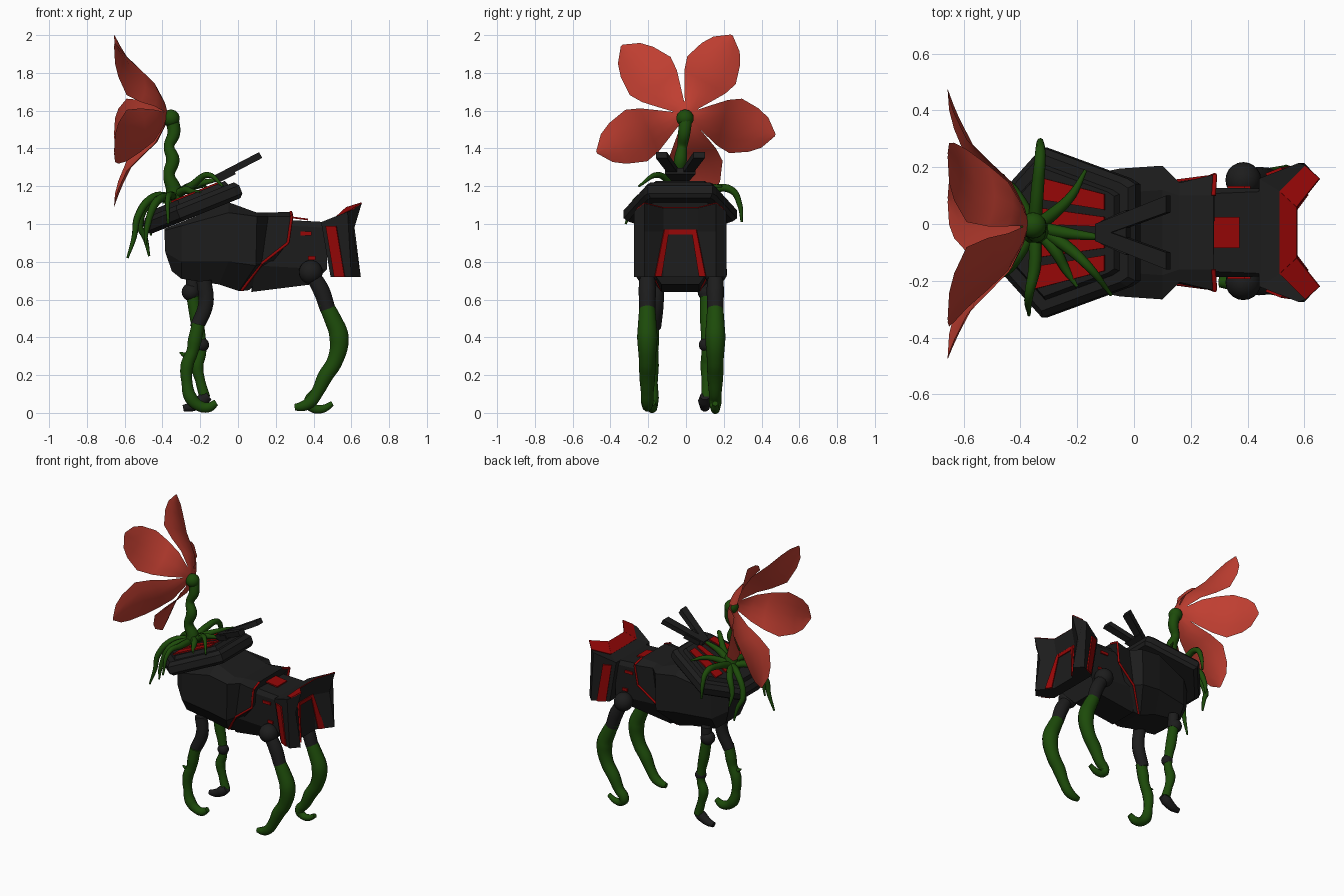
import bpy
import bmesh
from math import sin, cos, radians

cube = bpy.data.objects.get("Cube")
if cube:
    bpy.data.objects.remove(cube, do_unlink=True)

MID = -0.03  # centre line of the armoured body


def material(name, colour):
    mat = bpy.data.materials.new(name)
    mat.use_nodes = True
    mat.diffuse_color = (*colour, 1)
    mat.node_tree.nodes["Principled BSDF"].inputs["Base Color"].default_value = (*colour, 1)
    return mat


BLACK = material("black_armour", (0.012, 0.012, 0.012))
RED = material("red_trim", (0.31, 0.002, 0.002))
GREEN = material("green_vine", (0.012, 0.07, 0.003))
PETAL = material("petal_red", (0.52, 0.048, 0.030))


def mesh_object(name, verts, faces, mat, smooth=False, closed=True):
    bm = bmesh.new()
    points = [bm.verts.new(v) for v in verts]
    for face in faces:
        bm.faces.new([points[i] for i in face])
    if closed:
        bmesh.ops.recalc_face_normals(bm, faces=bm.faces)
    mesh = bpy.data.meshes.new(name)
    bm.to_mesh(mesh)
    bm.free()
    for poly in mesh.polygons:
        poly.use_smooth = smooth
    mesh.materials.append(mat)
    obj = bpy.data.objects.new(name, mesh)
    bpy.context.collection.objects.link(obj)
    return obj


def loft(name, rings, mat):
    """Skin closed rings of equal length and cap both ends."""
    n = len(rings[0])
    verts = [p for ring in rings for p in ring]
    faces = [tuple(range(n)), tuple(range(len(verts) - n, len(verts)))]
    for k in range(len(rings) - 1):
        for i in range(n):
            j = (i + 1) % n
            faces.append((k * n + i, k * n + j, k * n + n + j, k * n + n + i))
    mesh_object(name, verts, faces, mat)


def on_side(points, side):
    return [(x, MID + side * y, z) for x, y, z in points]


def both_sides(half):
    """Complete a ring from its left half."""
    return on_side(half, 1) + on_side(half[::-1], -1)


def plate(name, points, mat=RED, thickness=0.009):
    obj = mesh_object(name, points, [tuple(range(len(points)))], mat)
    mod = obj.modifiers.new("thickness", "SOLIDIFY")
    mod.thickness, mod.offset = thickness, 0


def plate_pair(name, points, mat=RED, thickness=0.009):
    for side, label in ((1, "left"), (-1, "right")):
        plate(f"{label}_{name}", on_side(points, side), mat, thickness)


def tube(name, points, mat, resolution=3):
    """Smooth tube through (x, y, z, radius) points."""
    curve = bpy.data.curves.new(name, "CURVE")
    curve.dimensions = "3D"
    curve.bevel_depth, curve.bevel_resolution = 1, resolution
    curve.resolution_u, curve.use_fill_caps = 6, True
    spline = curve.splines.new("BEZIER")
    spline.bezier_points.add(len(points) - 1)
    for knot, (x, y, z, r) in zip(spline.bezier_points, points):
        knot.co, knot.radius = (x, y, z), r
        knot.handle_left_type = knot.handle_right_type = "AUTO"
    temp = bpy.data.objects.new(name, curve)
    bpy.context.collection.objects.link(temp)
    graph = bpy.context.evaluated_depsgraph_get()
    mesh = bpy.data.meshes.new_from_object(temp.evaluated_get(graph))
    bpy.data.objects.remove(temp, do_unlink=True)
    mesh.materials.clear()
    mesh.materials.append(mat)
    for poly in mesh.polygons:
        poly.use_smooth = True
    bpy.context.collection.objects.link(bpy.data.objects.new(name, mesh))


def ball(name, centre, radius, mat):
    bpy.ops.mesh.primitive_uv_sphere_add(segments=20, ring_count=12, radius=radius, location=centre)
    obj = bpy.context.object
    obj.name = name
    obj.data.materials.append(mat)
    bpy.ops.object.shade_smooth()


# Chest armour: each station is top edge, shoulder, flank, belly
chest = [
    [(-.39, .08, .975), (-.39, .10, .965), (-.385, .10, .85), (-.35, .08, .75)],
    [(-.30, .12, 1.01), (-.30, .175, .99), (-.30, .175, .80), (-.30, .12, .71)],
    [(-.05, .14, 1.115), (-.05, .225, 1.06), (-.05, .225, .80), (-.10, .12, .68)],
    [(.10, .15, 1.06), (.10, .235, 1.04), (.095, .235, .78), (.005, .10, .645)],
    [(.16, .13, 1.06), (.16, .175, 1.04), (.125, .175, .79), (.02, .10, .645)],
    [(.28, .13, 1.065), (.285, .205, 1.04), (.265, .195, .90), (.06, .10, .65)],
]
loft("chest_armour", [both_sides(s) for s in chest], BLACK)

# Hind body
hind = [
    [(.10, .13, 1.03), (.10, .16, 1.0), (.10, .16, .78), (.07, .10, .64)],
    [(.47, .145, 1.01), (.47, .155, .98), (.47, .155, .76), (.39, .10, .68)],
]
loft("hind_body", [both_sides(s) for s in hind], BLACK)
plate("spine_panel", [(x, MID + y, 1.072 - .13 * x) for x, y in
                      ((.27, .055), (.37, .055), (.37, -.055), (.27, -.055))])
plate_pair("upper_flank_mark", [(.33, .16, .96), (.39, .16, .96), (.39, .16, .94), (.33, .16, .94)])
plate_pair("lower_flank_mark", [(.37, .16, .83), (.41, .16, .83), (.41, .16, .81), (.37, .16, .81)])

# Red piping along the rear edge of the chest armour
edge = [(.28, .13, 1.063), (.285, .202, 1.04), (.265, .194, .90), (.125, .176, .79), (.02, .10, .65)]
for a, b in zip(edge, edge[1:]):
    for side in (1, -1):
        tube("armour_piping", [(*p, .008) for p in on_side((a, b), side)], RED, 1)

# Flared tail shell: one upright section at the corner and one at the tip, mirrored;
# each runs front foot, rear foot, rear waist, rear crest, slope foot, front top
corner = [(.49, .19, .72), (.57, .09, .72), (.55, .09, .96), (.575, .09, 1.085),
          (.515, .145, 1.03), (.44, .19, 1.01)]
tip = [(.60, .245, .72), (.65, .19, .72), (.61, .19, .96), (.655, .19, 1.11),
       (.605, .235, 1.075), (.58, .245, 1.065)]
loft("tail_shell", [on_side(tip, 1), on_side(corner, 1), on_side(corner, -1), on_side(tip, -1)], BLACK)


# Red bands lie on the forward slope of the tail crest
def lifted(points):
    return [(x - .001, y, z + .002) for x, y, z in points]


plate_pair("tail_crest_band", lifted([corner[3], corner[4], tip[4], tip[3]]), RED, .006)
plate("tail_crest_bridge", lifted(on_side(corner[3:5], 1) + on_side(corner[4:2:-1], -1)), RED, .006)
plate_pair("tail_side_stripe", [(.465, .204, .99), (.52, .226, .99), (.565, .232, .72), (.51, .204, .72)])
plate_pair("tail_back_stripe", [(.611, .135, .722), (.584, .10, .722), (.555, .06, .97), (.555, .085, .97)])
plate("tail_back_bar", [(.554, MID + y, z) for y, z in
                        ((.085, .97), (-.085, .97), (-.08, .945), (.08, .945))])


# Tilted collar slab: points lie on a slope, raised along its normal
def tilt(x, y, height):
    return (x - .37 * height, y, .94 + .40 * (x + .48) + .93 * height)


outline = [(-.48, .10), (-.30, .30), (.0, .19), (.03, .17)]


def collar_ring(scale, height):
    return both_sides([tilt(-.2 + (x + .2) * scale, y * scale, height) for x, y in outline])


loft("collar_slab", [collar_ring(.93, 0), collar_ring(1, .02), collar_ring(1, .065),
                     collar_ring(.92, .09)], BLACK)
loft("collar_raised_plate", [collar_ring(.80, .085), collar_ring(.75, .115)], BLACK)
plate_pair("outer_collar_panel", [tilt(x, y, .118) for x, y in
                                  ((-.31, .20), (-.06, .135), (-.06, .08), (-.31, .12))])
plate_pair("inner_collar_panel", [tilt(x, y, .118) for x, y in
                                  ((-.31, .09), (-.06, .055), (-.06, .02), (-.31, .03))])

# Two bars spreading backwards from a mount on the collar
plate("bar_mount", on_side([(-.11, .04, 1.235), (-.02, .08, 1.28), (-.02, -.08, 1.28),
                            (-.11, -.04, 1.235)], 1), BLACK, .035)
plate_pair("collar_bar", [(-.13, -.02, 1.235), (-.13, .03, 1.235), (.12, .13, 1.365), (.12, .07, 1.365)],
           BLACK, .035)

# Hind legs
for label, y, foot in (("left", .155, [(.40, .025, .026), (.45, .022, .022), (.50, .05, .015)]),
                       ("right", -.205, [(.34, .035, .028), (.30, .03, .018)])):
    ball(f"{label}_hip", (.385, y, .745), .063, BLACK)
    tube(f"{label}_hind_thigh", [(.385, y, .745, .04), (.44, y, .65, .046), (.475, y, .55, .043)], BLACK)
    shin = [(.46, .58, .04), (.50, .50, .047), (.535, .40, .054), (.515, .28, .044),
            (.46, .19, .042), (.42, .11, .034), (.38, .055, .033)]
    tube(f"{label}_hind_shin", [(x, y, z, r) for x, z, r in shin + foot], GREEN)

# Right front leg with a thorn and curled foot
tube("right_front_thigh", [(-.18, -.16, .70, .042), (-.17, -.16, .58, .042), (-.22, -.17, .45, .038)], BLACK)
tube("right_front_shin", [(x, -.18, z, r) for x, z, r in (
    (-.21, .47, .036), (-.23, .38, .038), (-.24, .33, .033), (-.27, .25, .036), (-.27, .16, .03),
    (-.25, .08, .036), (-.20, .035, .03), (-.155, .03, .028), (-.115, .055, .018))], GREEN)
tube("shin_thorn", [(-.25, -.18, .29, .02), (-.29, -.18, .31, .012), (-.31, -.18, .32, .004)], GREEN)

# Left front leg with jointed knee and solid foot
ball("left_shoulder", (-.25, .11, .64), .048, BLACK)
tube("left_front_thigh", [(-.24, .11, .72, .035), (-.24, .11, .62, .038)], BLACK)
tube("left_front_shin", [(x, .11, z, r) for x, z, r in (
    (-.24, .62, .035), (-.22, .50, .036), (-.20, .40, .03), (-.195, .32, .028), (-.215, .25, .034),
    (-.20, .17, .027), (-.175, .08, .03))], GREEN)
ball("left_knee", (-.19, .105, .36), .037, BLACK)
tube("left_front_foot", [(-.155, .10, .09, .026), (-.19, .10, .065, .036), (-.24, .10, .035, .028),
                         (-.29, .10, .025, .018)], BLACK)

# Flower stem and its rounded head
tube("flower_stem", [(-.34, -.02, 1.11, .06), (-.34, -.025, 1.18, .042), (-.365, -.035, 1.26, .03),
                     (-.345, -.03, 1.34, .036), (-.365, -.02, 1.41, .027), (-.34, -.01, 1.48, .034),
                     (-.35, 0, 1.56, .036)], GREEN)
ball("stem_head", (-.355, -.005, 1.56), .046, GREEN)

# Roots spreading over the collar and hanging from its front
roots = [
    [(-.34, .12, 1.18), (-.33, .24, 1.18), (-.33, .285, 1.10), (-.33, .295, 1.01)],
    [(-.28, .04, 1.18), (-.22, .10, 1.20), (-.17, .19, 1.20)],
    [(-.25, -.03, 1.20), (-.18, -.04, 1.22), (-.08, -.05, 1.24)],
    [(-.25, -.07, 1.20), (-.16, -.15, 1.26), (-.08, -.25, 1.20)],
    [(-.28, -.09, 1.18), (-.24, -.16, 1.17), (-.20, -.22, 1.17)],
    [(-.35, -.15, 1.15), (-.37, -.25, 1.14), (-.37, -.32, 1.0)],
    [(-.45, -.08, 1.14), (-.53, -.14, 1.04), (-.55, -.15, .93), (-.585, -.16, .82)],
    [(-.45, .06, 1.13), (-.52, .10, 1.0), (-.49, .12, .92), (-.47, .13, .83)],
    [(-.43, -.14, 1.12), (-.48, -.18, .99), (-.49, -.19, .89)],
    [(-.43, .12, 1.12), (-.47, .15, 1.03), (-.46, .17, .94)],
]
for number, path in enumerate(roots):
    path = [(-.35, -.01, 1.14)] + path
    last = len(path) - 1
    tube(f"root_{number + 1}", [(*p, .024 - .018 * (i / last) ** 2) for i, p in enumerate(path)], GREEN, 2)

# Five cupped petals: radius, half width, depth along each
profile = [(0, .02, -.37), (.06, .042, -.385), (.14, .09, -.425), (.20, .125, -.49),
           (.27, .148, -.56), (.37, .117, -.61), (.43, .08, -.635), (.485, .006, -.655)]
across = [-1, -.5, 0, .5, 1]
n = len(across)
for k, (turn, size) in enumerate(((60, 1), (133, 1.03), (203, 1.06), (280, 1.02), (-13, 1))):
    c, s = cos(radians(turn)), sin(radians(turn))
    verts = []
    for r, width, depth in profile:
        for t in across:
            cup = .2 * t * t * width
            verts.append((depth - cup, size * r * c - t * width * s, 1.58 + size * r * s + t * width * c))
    faces = [(a, a + 1, a + n + 1, a + n) for row in range(len(profile) - 1)
             for a in range(row * n, row * n + n - 1)]
    mesh_object(f"petal_{k + 1}", verts, faces, PETAL, smooth=True, closed=False)
